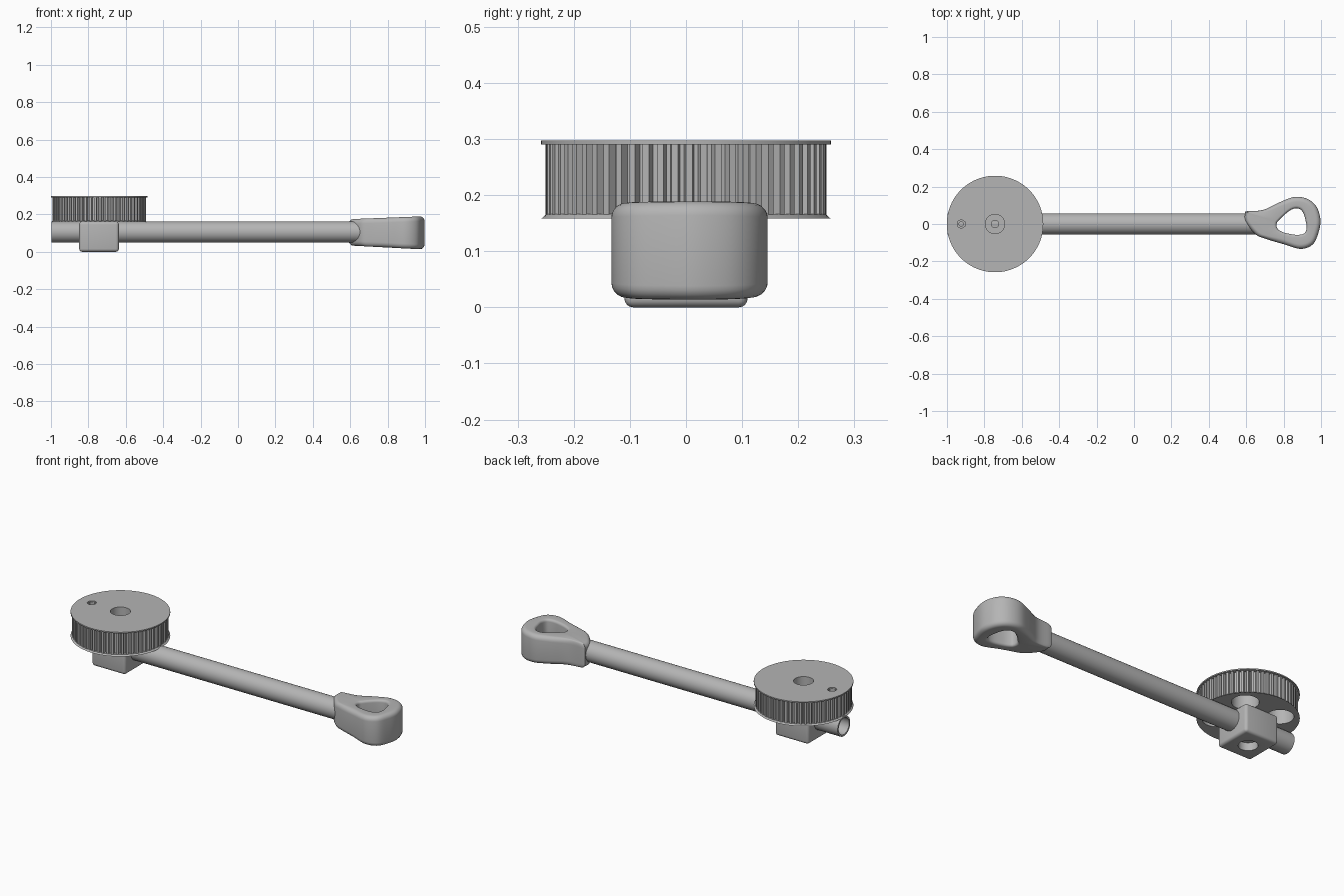
import bpy, bmesh, math
from mathutils import Vector, Matrix

cube = bpy.data.objects.get("Cube")
if cube:
    bpy.data.objects.remove(cube, do_unlink=True)

GREY = (0.46, 0.46, 0.46, 1)
metal = bpy.data.materials.new("plain_grey")
metal.use_nodes = True
metal.diffuse_color = GREY
metal.node_tree.nodes["Principled BSDF"].inputs["Base Color"].default_value = GREY

PX = -0.743          # pulley axis
TUBE_Z = 0.106


def finish(name, bm, angle=30):
    bmesh.ops.recalc_face_normals(bm, faces=bm.faces)
    mesh = bpy.data.meshes.new(name)
    bm.to_mesh(mesh)
    bm.free()
    mesh.materials.append(metal)
    obj = bpy.data.objects.new(name, mesh)
    bpy.context.collection.objects.link(obj)
    smooth(obj, angle)
    return obj


def smooth(obj, angle=30):
    bpy.ops.object.select_all(action='DESELECT')
    obj.select_set(True)
    bpy.context.view_layer.objects.active = obj
    bpy.ops.object.shade_smooth_by_angle(angle=math.radians(angle))


def cone(name, x, y, z0, z1, r0, r1=None, sides=64):
    bm = bmesh.new()
    bmesh.ops.create_cone(bm, cap_ends=True, segments=sides, radius1=r0,
                          radius2=r0 if r1 is None else r1, depth=z1 - z0,
                          matrix=Matrix.Translation((x, y, (z0 + z1) / 2)))
    return finish(name, bm)


def cut(obj, holes):
    """Subtract vertical holes given as (x, y, z0, z1, radius, sides)."""
    for x, y, z0, z1, r, sides in holes:
        cutter = cone("cutter", x, y, z0, z1, r, sides=sides)
        cutter.hide_render = True
        mod = obj.modifiers.new("hole", 'BOOLEAN')
        mod.operation, mod.solver, mod.object = 'DIFFERENCE', 'EXACT', cutter
        bpy.ops.object.select_all(action='DESELECT')
        obj.select_set(True)
        bpy.context.view_layer.objects.active = obj
        bpy.ops.object.modifier_apply(modifier=mod.name)
        bpy.data.objects.remove(cutter, do_unlink=True)
    smooth(obj)


def loft(name, rings, angle=30):
    """Closed loop of closed cross-sections."""
    bm = bmesh.new()
    grid = [[bm.verts.new(p) for p in ring] for ring in rings]
    n, m = len(grid), len(grid[0])
    for i in range(n):
        a, b = grid[i], grid[(i + 1) % n]
        for j in range(m):
            k = (j + 1) % m
            bm.faces.new((a[j], a[k], b[k], b[j]))
    return finish(name, bm, angle)


# Toothed pulley body
TEETH = 60
bm = bmesh.new()
outline = []
for i in range(TEETH):
    for f, r in ((0.0, 0.25), (0.45, 0.25), (0.58, 0.234), (0.87, 0.234)):
        a = math.tau * (i + f) / TEETH
        outline.append(bm.verts.new((PX + r * math.cos(a), r * math.sin(a), 0.16)))
face = bm.faces.new(outline)
ext = bmesh.ops.extrude_face_region(bm, geom=[face])
bmesh.ops.translate(bm, vec=(0, 0, 0.132),
                    verts=[v for v in ext["geom"] if isinstance(v, bmesh.types.BMVert)])
body = finish("pulley_teeth", bm, 20)

# Flanges: flat above, flared below
upper = cone("upper_flange", PX, 0, 0.29, 0.297, 0.258, sides=96)
lower = cone("lower_flange", PX, 0, 0.158, 0.166, 0.258, 0.249, sides=96)

# Round pockets underneath, stepped bolt holes from above
pockets = []
for k in range(4):
    a = math.radians(45 + 90 * k)
    pockets.append((PX + 0.16 * math.cos(a), 0.16 * math.sin(a), 0.1, 0.28, 0.07, 32))
center_holes = [(PX, 0, 0.245, 0.35, 0.052, 32), (PX, 0, 0.1, 0.35, 0.02, 24)]
side_holes = [(-0.924, 0, 0.265, 0.35, 0.024, 6), (-0.924, 0, 0.1, 0.35, 0.012, 16)]
cut(body, pockets + center_holes + side_holes)
cut(upper, [center_holes[0], (-0.924, 0, 0.2, 0.35, 0.024, 24)])
cut(lower, pockets + [center_holes[1], side_holes[1]])

# Clamp block with rounded edges and a blind hole below
bm = bmesh.new()
bmesh.ops.create_cube(bm, size=1, matrix=Matrix.Translation((PX, 0, 0.081))
                      @ Matrix.Diagonal((0.212, 0.22, 0.162, 1)))
bmesh.ops.bevel(bm, geom=bm.edges[:], offset=0.016, segments=4, profile=0.5,
                affect='EDGES')
block = finish("clamp_block", bm)
cut(block, [(PX, 0, -0.1, 0.045, 0.05, 32)])

# Hollow tube
tube_rings = []
for i in range(48):
    a = math.tau * i / 48
    tube_rings.append([(x, r * math.cos(a), TUBE_Z + r * math.sin(a))
                       for x, r in ((-0.998, 0.057), (0.7, 0.057),
                                    (0.7, 0.047), (-0.998, 0.047))])
loft("tube", tube_rings)


# Looped head: matching outer and inner outlines
def spline(points, steps=6):
    pts = [Vector(p) for p in points]
    n, out = len(pts), []
    for i in range(n):
        p0, p1, p2, p3 = (pts[(i + k) % n] for k in (-1, 0, 1, 2))
        for s in range(steps):
            t = s / steps
            out.append(0.5 * (2 * p1 + (p2 - p0) * t
                              + (2 * p0 - 5 * p1 + 4 * p2 - p3) * t * t
                              + (3 * p1 - p0 - 3 * p2 + p3) * t ** 3))
    return out


outer = spline([(0.997, 0.02), (0.977, 0.09), (0.93, 0.133), (0.86, 0.145),
                (0.78, 0.117), (0.69, 0.075), (0.602, 0.068), (0.594, 0.058),
                (0.597, 0.01), (0.65, -0.055), (0.70, -0.078), (0.80, -0.108),
                (0.89, -0.133), (0.955, -0.11), (0.985, -0.05)])
inner = spline([(0.917, 0.02), (0.907, 0.055), (0.89, 0.078), (0.865, 0.084),
                (0.835, 0.073), (0.80, 0.045), (0.775, 0.02), (0.765, 0.008),
                (0.762, -0.005), (0.765, -0.02), (0.775, -0.033), (0.81, -0.048),
                (0.87, -0.058), (0.91, -0.05), (0.923, -0.02)])


def head_section(o, i):
    """Rounded section between the outer and inner outline."""
    width = (o - i).length
    direction = (i - o) / width
    ring = []
    for corner in range(4):
        at_inner, low = corner in (1, 2), corner >= 2
        r = 0.014 if at_inner else 0.026
        for s in range(6):
            a = math.radians(180 - 90 * corner - 18 * s)
            d = (width - r if at_inner else r) + r * math.cos(a)
            p = o + direction * d
            spread = (p.x - 0.59) / 0.41
            z0, z1 = 0.034 - 0.022 * spread, 0.174 + 0.016 * spread
            z = (z0 + r if low else z1 - r) + r * math.sin(a)
            ring.append((p.x, p.y, z))
    return ring


loft("looped_head", [head_section(o, i) for o, i in zip(outer, inner)], 50)
